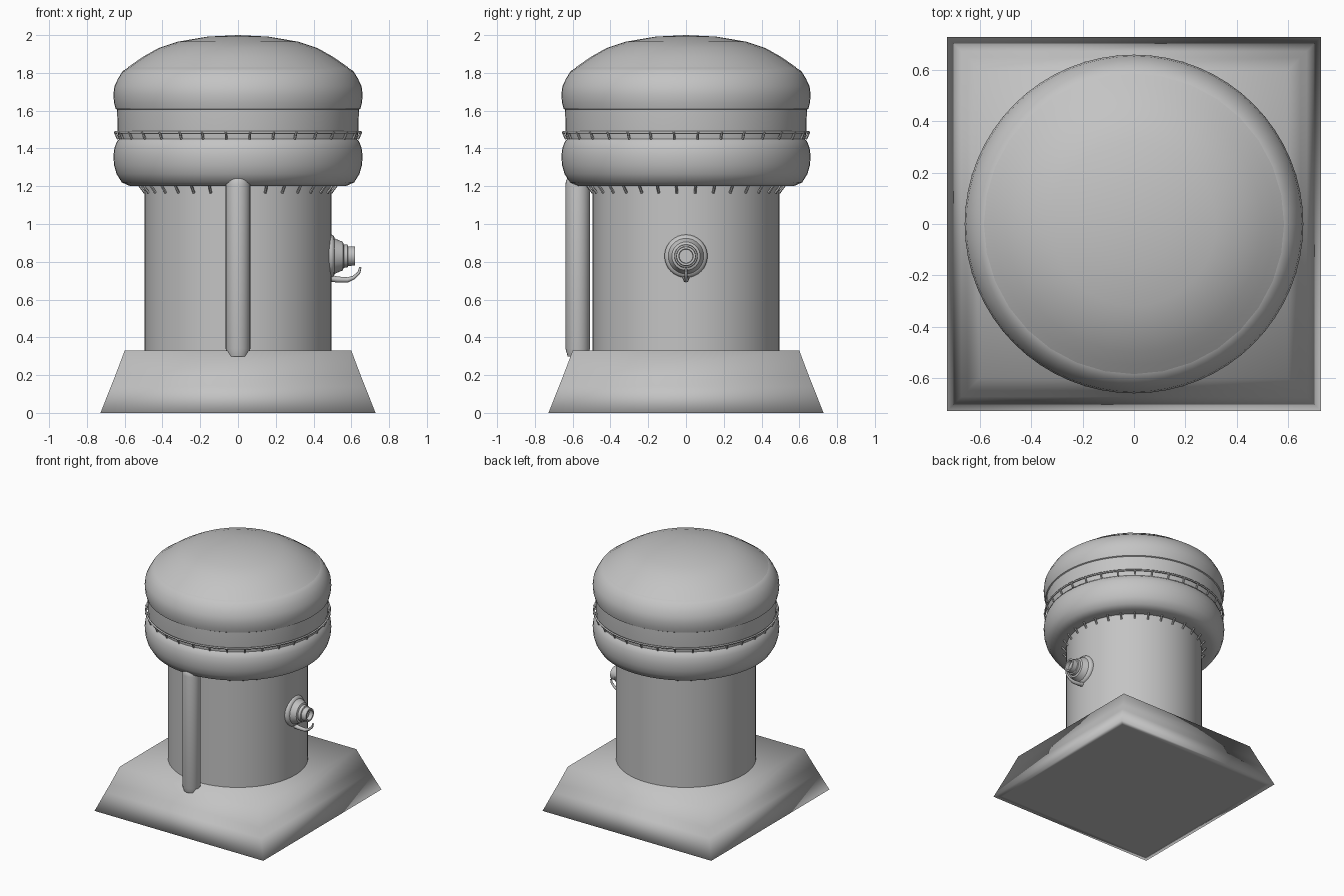
import bpy, bmesh, math
from mathutils import Matrix, Vector

if "Cube" in bpy.data.objects:
    bpy.data.objects.remove(bpy.data.objects["Cube"])

grey = bpy.data.materials.new("plain_grey")
grey.diffuse_color = (0.55, 0.55, 0.55, 1)
grey.use_nodes = True
grey.node_tree.nodes["Principled BSDF"].inputs["Base Color"].default_value = grey.diffuse_color


def finish(name, bm, angle=40):
    bmesh.ops.remove_doubles(bm, verts=bm.verts, dist=1e-5)
    bmesh.ops.recalc_face_normals(bm, faces=bm.faces)
    me = bpy.data.meshes.new(name)
    bm.to_mesh(me)
    bm.free()
    me.materials.append(grey)
    ob = bpy.data.objects.new(name, me)
    bpy.context.collection.objects.link(ob)
    bpy.ops.object.select_all(action='DESELECT')
    ob.select_set(True)
    bpy.context.view_layer.objects.active = ob
    bpy.ops.object.shade_smooth_by_angle(angle=math.radians(angle))
    return ob


def skin(bm, rings, closed=False):
    """Join equal-sized vertex rings with quads."""
    n = len(rings[0])
    pairs = list(zip(rings, rings[1:]))
    if closed:
        pairs.append((rings[-1], rings[0]))
    for a, b in pairs:
        for i in range(n):
            j = (i + 1) % n
            bm.faces.new((a[i], a[j], b[j], b[i]))


def lathe(name, profile, n=64, matrix=Matrix(), angle=40, closed=False):
    """Spin (radius, height) points about z, then place with matrix."""
    bm = bmesh.new()
    rings = []
    for r, z in profile:
        r = max(r, 1e-7)
        rings.append([bm.verts.new(matrix @ Vector((r * math.cos(2 * math.pi * i / n),
                                                    r * math.sin(2 * math.pi * i / n), z)))
                      for i in range(n)])
    skin(bm, rings, closed)
    return finish(name, bm, angle)


def rod(bm, a, b, r, n=6):
    a, b = Vector(a), Vector(b)
    m = Matrix.Translation((a + b) / 2) @ (b - a).to_track_quat('Z', 'Y').to_matrix().to_4x4()
    bmesh.ops.create_cone(bm, cap_ends=True, segments=n, radius1=r, radius2=r,
                          depth=(b - a).length, matrix=m)


def stitches(name, top, bottom, r, n=32):
    """Ring of short pegs from (radius, z) top to bottom."""
    bm = bmesh.new()
    for i in range(n):
        t = 2 * math.pi * (i + 0.5) / n
        c, s = math.cos(t), math.sin(t)
        rod(bm, (top[0] * c, top[0] * s, top[1]), (bottom[0] * c, bottom[0] * s, bottom[1]), r)
    finish(name, bm)


# Square sloping base, softly shaded
bm = bmesh.new()
rings = []
for h, z in ((0.68, 0), (0.728, 0), (0.673, 0.14), (0.649, 0.2), (0.60, 0.33)):
    rings.append([bm.verts.new((sx * h, sy * h, z))
                  for sx, sy in ((-1, -1), (1, -1), (1, 1), (-1, 1))])
skin(bm, rings)
bm.faces.new(rings[0])
bm.faces.new(rings[-1])
finish("base", bm, 180)

# Drum body
lathe("body", [(0, 0.32), (0.495, 0.32), (0.495, 1.22), (0, 1.22)])

# Lower bulging ring
lathe("lower_ring", [(0.49, 1.205), (0.57, 1.2), (0.615, 1.22), (0.643, 1.265), (0.656, 1.31),
                     (0.66, 1.36), (0.654, 1.405), (0.64, 1.44), (0.62, 1.458), (0, 1.458)])

# Straight band between the rings
lathe("middle_band", [(0.632, 1.45), (0.638, 1.5), (0.64, 1.61)])

# Upper bulging ring
lathe("upper_ring", [(0.63, 1.60), (0.648, 1.61), (0.656, 1.64), (0.66, 1.685), (0.654, 1.73),
                     (0.635, 1.77), (0.61, 1.81), (0.575, 1.832), (0.54, 1.836)])

# Domed top
lathe("dome", [(0.585, 1.828), (0.55, 1.853), (0.50, 1.887), (0.42, 1.932), (0.32, 1.965),
               (0.16, 1.992), (0, 2.0)], 32)

# Thin wire hoop and pegs
hoop = [(0.65 + 0.007 * math.cos(k * math.pi / 3), 1.485 + 0.007 * math.sin(k * math.pi / 3))
        for k in range(6)]
lathe("wire_hoop", hoop, 64, angle=70, closed=True)
stitches("upper_pegs", (0.655, 1.488), (0.637, 1.45), 0.007)
stitches("lower_pegs", (0.525, 1.205), (0.495, 1.165), 0.007)

# Front pipe, rounded at the top, narrowed at the foot
pipe = [(0, 0.298), (0.053, 0.298), (0.065, 0.34)]
pipe += [(0.065 * math.cos(k * math.pi / 12), 1.208 + 0.065 * math.sin(k * math.pi / 12))
         for k in range(7)]
lathe("front_pipe", pipe, 24, Matrix.Translation((0, -0.573, 0)))

# Stepped nozzle on the right side
side = Matrix.Translation((0, 0, 0.83)) @ Matrix.Rotation(math.pi / 2, 4, 'Y')
lathe("nozzle", [(0, 0.47), (0.112, 0.47), (0.114, 0.495), (0.106, 0.507), (0.094, 0.512),
                 (0.075, 0.555), (0.062, 0.56), (0.06, 0.58), (0.052, 0.583), (0.05, 0.62),
                 (0.038, 0.62), (0.036, 0.59), (0, 0.59)], 32, side)

# Curved lever under the nozzle
bm = bmesh.new()
path = [(0.485, 0.714), (0.525, 0.706), (0.58, 0.704), (0.612, 0.716), (0.64, 0.742), (0.648, 0.772)]
radii = [0.018, 0.016, 0.014, 0.010, 0.008, 0.006]
rings = []
for i, ((x, z), r) in enumerate(zip(path, radii)):
    p, q = path[max(i - 1, 0)], path[min(i + 1, len(path) - 1)]
    d = Vector((q[0] - p[0], 0, q[1] - p[1])).normalized()
    up = Vector((-d.z, 0, d.x))
    rings.append([bm.verts.new(Vector((x, 0, z)) + r * (math.cos(k * math.pi / 4) * up +
                  math.sin(k * math.pi / 4) * Vector((0, 1, 0)))) for k in range(8)])
skin(bm, rings)
bm.faces.new(rings[0])
bm.faces.new(rings[-1])
finish("nozzle_lever", bm, 60)
